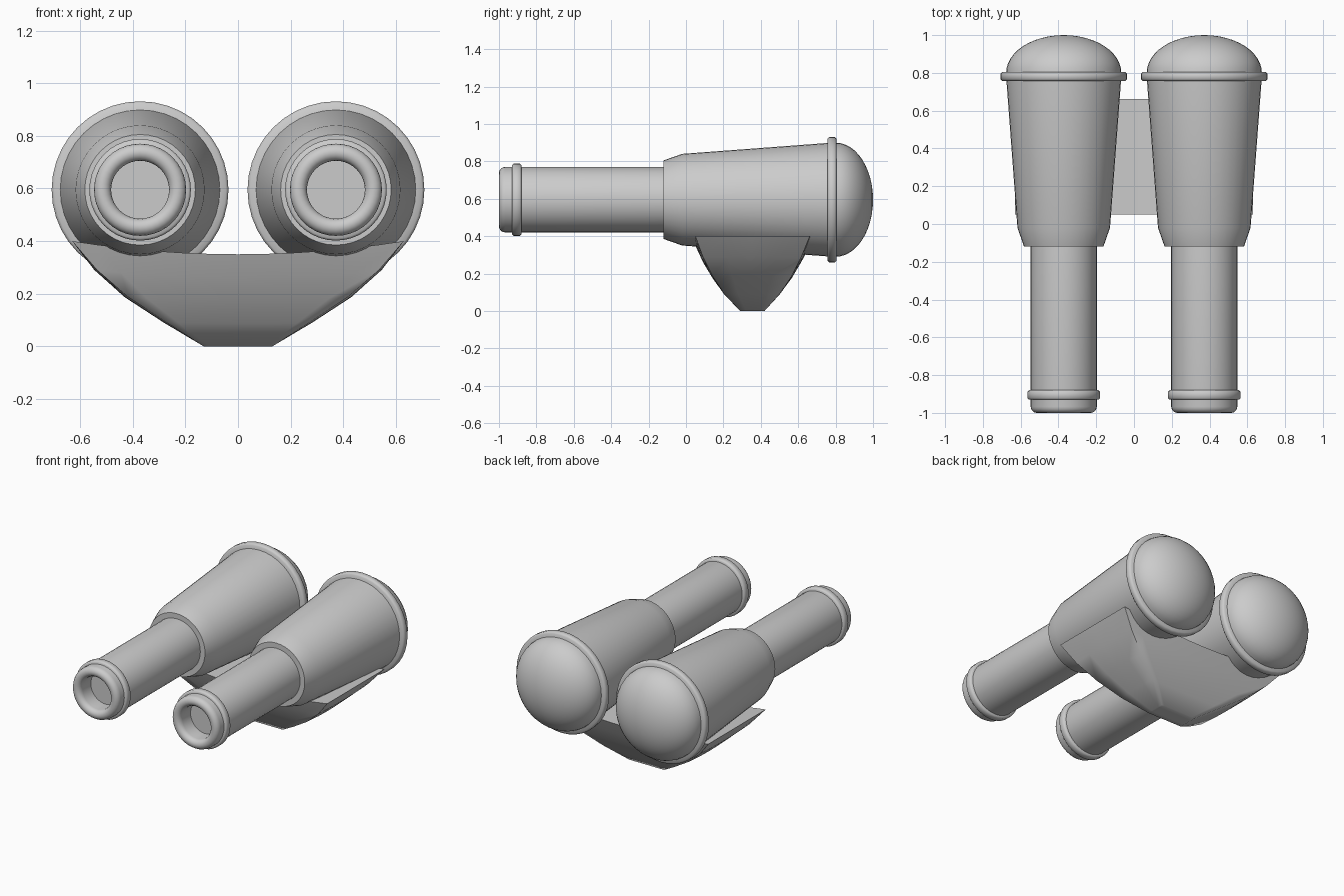
import bpy, bmesh, math

if "Cube" in bpy.data.objects:
    bpy.data.objects.remove(bpy.data.objects["Cube"])

grey = bpy.data.materials.new("light_grey")
grey.diffuse_color = (0.6, 0.6, 0.6, 1)
grey.use_nodes = True
grey.node_tree.nodes["Principled BSDF"].inputs["Base Color"].default_value = grey.diffuse_color

AXIS_X, AXIS_Z, SEGMENTS = 0.372, 0.595, 40


def finish(bm, name, angle):
    bmesh.ops.recalc_face_normals(bm, faces=bm.faces)
    mesh = bpy.data.meshes.new(name)
    bm.to_mesh(mesh)
    bm.free()
    mesh.materials.append(grey)
    obj = bpy.data.objects.new(name, mesh)
    bpy.context.collection.objects.link(obj)
    bpy.ops.object.select_all(action='DESELECT')
    obj.select_set(True)
    bpy.context.view_layer.objects.active = obj
    bpy.ops.object.shade_smooth_by_angle(angle=math.radians(angle))
    return obj


def lathe(name, profile, x, closed=False, angle=35):
    """Spin a (radius, y) profile around the pod axis."""
    bm = bmesh.new()
    rings = []
    for r, y in profile:
        if r < 1e-5:
            rings.append([bm.verts.new((x, y, AXIS_Z))] * SEGMENTS)
            continue
        rings.append([bm.verts.new((x + r * math.cos(a), y, AXIS_Z + r * math.sin(a)))
                      for a in (2 * math.pi * i / SEGMENTS for i in range(SEGMENTS))])
    pairs = list(zip(rings, rings[1:]))
    if closed:
        pairs.append((rings[-1], rings[0]))
    for a, b in pairs:
        for i in range(SEGMENTS):
            j = (i + 1) % SEGMENTS
            corners = list(dict.fromkeys((a[i], a[j], b[j], b[i])))
            bm.faces.new(corners)
    return finish(bm, name, angle)


def band(outer, inner, y0, y1, bevel):
    """Closed cross-section of a collar with softened outer edges."""
    return [(inner, y0), (outer - bevel, y0), (outer, y0 + bevel),
            (outer, y1 - bevel), (outer - bevel, y1), (inner, y1)]


# Barrel with a rounded muzzle lip and a blind bore
lip = [(0.1425 + 0.0325 * math.cos(a), -0.967 - 0.033 * math.sin(a))
       for a in (math.pi * i / 8 for i in range(9))]
barrel_profile = [(0, -0.08), (0.175, -0.08)] + lip + [(0.11, -0.88), (0, -0.88)]

# Tapered housing with a chamfered front
housing_profile = [(0, -0.12), (0.21, -0.12), (0.245, -0.02), (0.305, 0.78), (0, 0.78)]

# Domed rear cap
dome_profile = [(0, 0.79)] + [
    (0.305 * math.cos(a), 0.80 + 0.20 * math.sin(a))
    for a in (math.pi / 2 * i / 12 for i in range(12))] + [(0, 1.0)]

for side, x in (("left", -AXIS_X), ("right", AXIS_X)):
    lathe(side + "_barrel", barrel_profile, x, angle=40)
    lathe(side + "_muzzle_collar", band(0.193, 0.16, -0.93, -0.88, 0.008), x, True, 50)
    lathe(side + "_housing", housing_profile, x, angle=30)
    lathe(side + "_rear_collar", band(0.336, 0.28, 0.757, 0.805, 0.01), x, True, 50)
    lathe(side + "_dome", dome_profile, x)

# Bracket: stacked rectangular sections that widen towards the dished top
levels = [(0, 0.13, 0.29, 0.42), (0.25, 0.27, 0.205, 0.50), (0.5, 0.415, 0.142, 0.565),
          (0.75, 0.535, 0.09, 0.617), (1, 0.63, 0.05, 0.662)]
NX, NY = 12, 4
bm = bmesh.new()


def point(t, hx, y0, y1, u, v):
    bulge = 0.015 * t * (1 - t) * 4 * (1 - (2 * v - 1) ** 2)
    x = (2 * u - 1) * (hx + bulge)
    return bm.verts.new((x, y0 + (y1 - y0) * v, t * (0.35 + 0.05 * (x / 0.63) ** 2)))


grids = [[[point(*lv, i / NX, j / NY) if k in (0, len(levels) - 1)
           or i in (0, NX) or j in (0, NY) else None
           for j in range(NY + 1)] for i in range(NX + 1)]
         for k, lv in enumerate(levels)]
outline = ([(i, 0) for i in range(NX)] + [(NX, j) for j in range(NY)]
           + [(i, NY) for i in range(NX, 0, -1)] + [(0, j) for j in range(NY, 0, -1)])
for low, high in zip(grids, grids[1:]):
    for (a, b), (c, d) in zip(outline, outline[1:] + outline[:1]):
        bm.faces.new((low[a][b], low[c][d], high[c][d], high[a][b]))
for g in (grids[0], grids[-1]):
    for i in range(NX):
        for j in range(NY):
            bm.faces.new((g[i][j], g[i + 1][j], g[i + 1][j + 1], g[i][j + 1]))
finish(bm, "bracket", 60)
